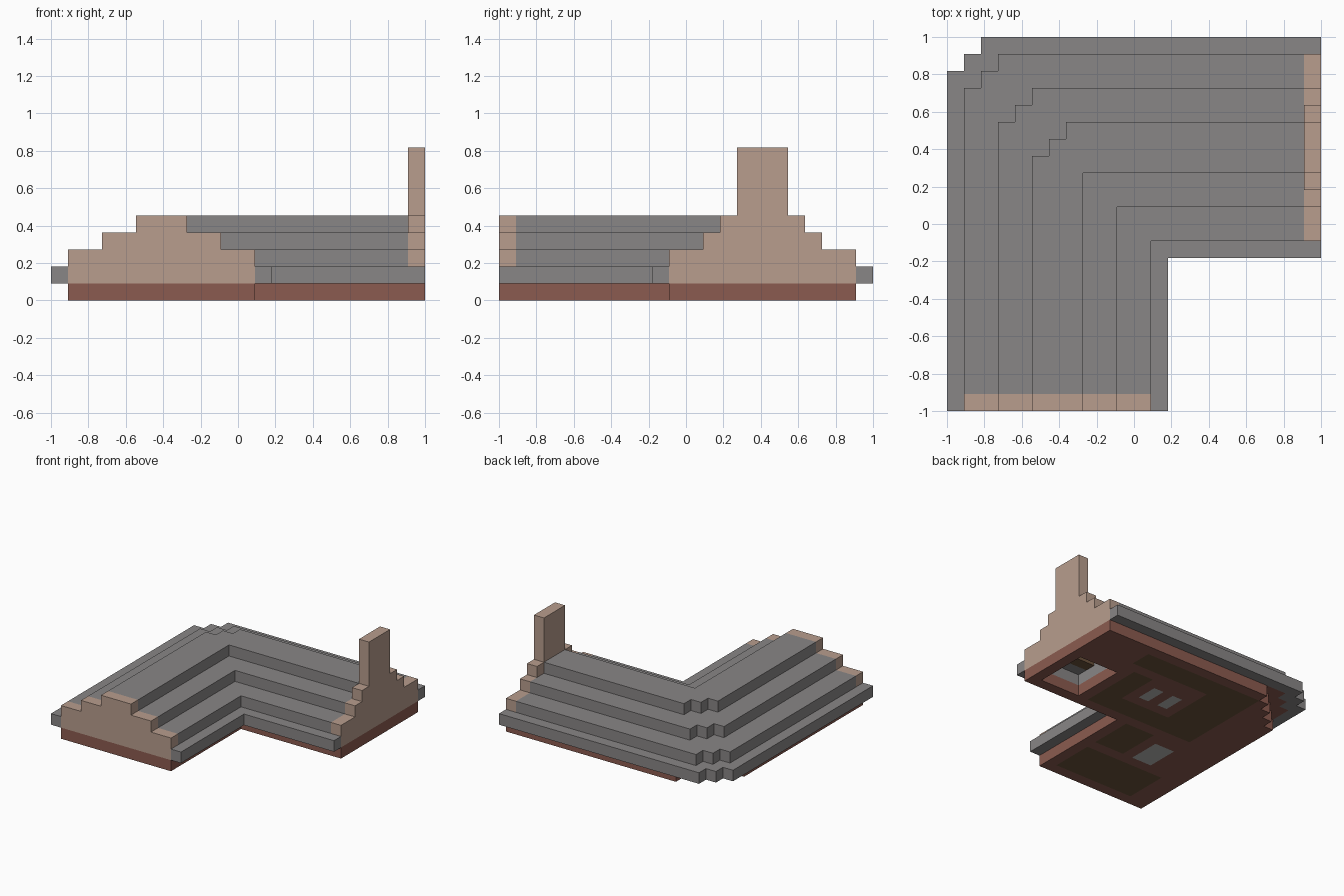
import bpy
import bmesh

U = 1 / 11            # one block
SPAN = range(-11, 11)

cube = bpy.data.objects.get("Cube")
if cube:
    bpy.data.objects.remove(cube, do_unlink=True)


def material(name, r, g, b):
    m = bpy.data.materials.new(name)
    m.use_nodes = True
    m.diffuse_color = (r, g, b, 1)
    m.node_tree.nodes["Principled BSDF"].inputs["Base Color"].default_value = (r, g, b, 1)
    return m


SLATE = material("slate grey", .25, .24, .24)
PLASTER = material("beige plaster", .48, .34, .27)
BRICK = material("red brown brick", .26, .105, .08)
WOOD = material("dark wood", .15, .085, .045)
STONE = material("light stone", .48, .48, .47)


def rect(x0, x1, y0, y1):
    return lambda x, y: x0 <= x < x1 and y0 <= y < y1


def l_shape(x0, x1, y0, y1, notch):
    """L footprint with a stepped outer corner."""
    return lambda x, y: (x >= x0 and y < y1 and (x < x1 or y >= y0)
                         and x - x0 + y1 - 1 - y >= notch)


def slab(name, inside, z0, z1, mats, under=lambda x, y: 0):
    """Block slab over the cells in a footprint; 'under' colours its underside."""
    cells = {(x, y) for x in SPAN for y in SPAN if inside(x, y)}
    bm = bmesh.new()

    def quad(points, index=0):
        face = bm.faces.new([bm.verts.new((x * U, y * U, z * U)) for x, y, z in points])
        face.material_index = index

    for x, y in sorted(cells):
        ring = [(x, y), (x + 1, y), (x + 1, y + 1), (x, y + 1)]
        quad([(*p, z1) for p in ring])
        quad([(*p, z0) for p in reversed(ring)], under(x, y))
        sides = [(x, y - 1), (x + 1, y), (x, y + 1), (x - 1, y)]
        for i, beside in enumerate(sides):
            if beside not in cells:
                a, b = ring[i], ring[(i + 1) % 4]
                quad([(*a, z0), (*b, z0), (*b, z1), (*a, z1)])
    bmesh.ops.remove_doubles(bm, verts=bm.verts, dist=U / 100)
    bmesh.ops.dissolve_limit(bm, angle_limit=.01, verts=bm.verts, edges=bm.edges,
                             delimit={'MATERIAL'})
    mesh = bpy.data.meshes.new(name)
    bm.to_mesh(mesh)
    bm.free()
    for m in mats:
        mesh.materials.append(m)
    obj = bpy.data.objects.new(name, mesh)
    bpy.context.collection.objects.link(obj)
    return obj


def without(shape, *holes):
    return lambda x, y: shape(x, y) and not any(h(x, y) for h in holes)


# Ends of the two wings, closed by gable walls
front_end = rect(-10, 1, -11, -10)
side_end = rect(10, 11, -1, 10)

# Floor slab with a stair opening and inlaid floor patches underneath
wood_patches = [rect(-8, 0, -10, -6), rect(-3, 0, -5, -1), rect(-6, 6, 7, 9),
                rect(-6, -2, 0, 7), rect(3, 5, 0, 6), rect(-2, 3, 0, 2)]
stone_patches = [rect(1, 2, 3, 5), rect(-1, 0, 3, 5), rect(-6, -4, -5, -2)]


def floor_colour(x, y):
    if any(p(x, y) for p in stone_patches):
        return 2
    return int(any(p(x, y) for p in wood_patches))


opening = rect(6, 10, 0, 5)
slab("floor_slab", without(l_shape(-10, 1, -1, 10, 4), opening), 0, 1,
     [BRICK, WOOD, STONE], floor_colour)

# Eaves overhang, brick-lined above the floor slab
slab("eaves", without(l_shape(-11, 2, -2, 11, 2), front_end, side_end, opening), 1, 2,
     [SLATE, BRICK], lambda x, y: int(l_shape(-10, 1, -1, 10, 2)(x, y)))

# Stepped roof tiers, hollow above the stair opening
tiers = [("lower", (-10, 1, -1, 10), 1), ("middle", (-8, -1, 1, 8), 3),
         ("ridge", (-6, -3, 3, 6), 5)]
for level, (label, bounds, pocket) in enumerate(tiers):
    z = level + 2
    slab(label + "_roof_tier",
         without(l_shape(*bounds, 2), rect(-11, 11, -11, -10), rect(10, 11, -11, 11),
                 rect(6, 10, pocket, 5)), z, z + 1, [SLATE])

# Wooden beam inside the attic
slab("attic_beam", rect(6, 10, 1, 2), 2, 3, [WOOD])

# Gable walls
for z0, z1, x0, x1 in [(1, 3, -10, 1), (3, 4, -8, -1), (4, 5, -6, -3)]:
    slab("front_gable", rect(x0, x1, -11, -10), z0, z1, [PLASTER])
for z0, z1, y0, y1 in [(1, 3, -1, 10), (3, 4, 1, 8), (4, 5, 2, 7)]:
    slab("left_gable", rect(10, 11, y0, y1), z0, z1, [PLASTER])

# Chimney on the side gable
slab("chimney", rect(10, 11, 3, 6), 5, 9, [PLASTER])
